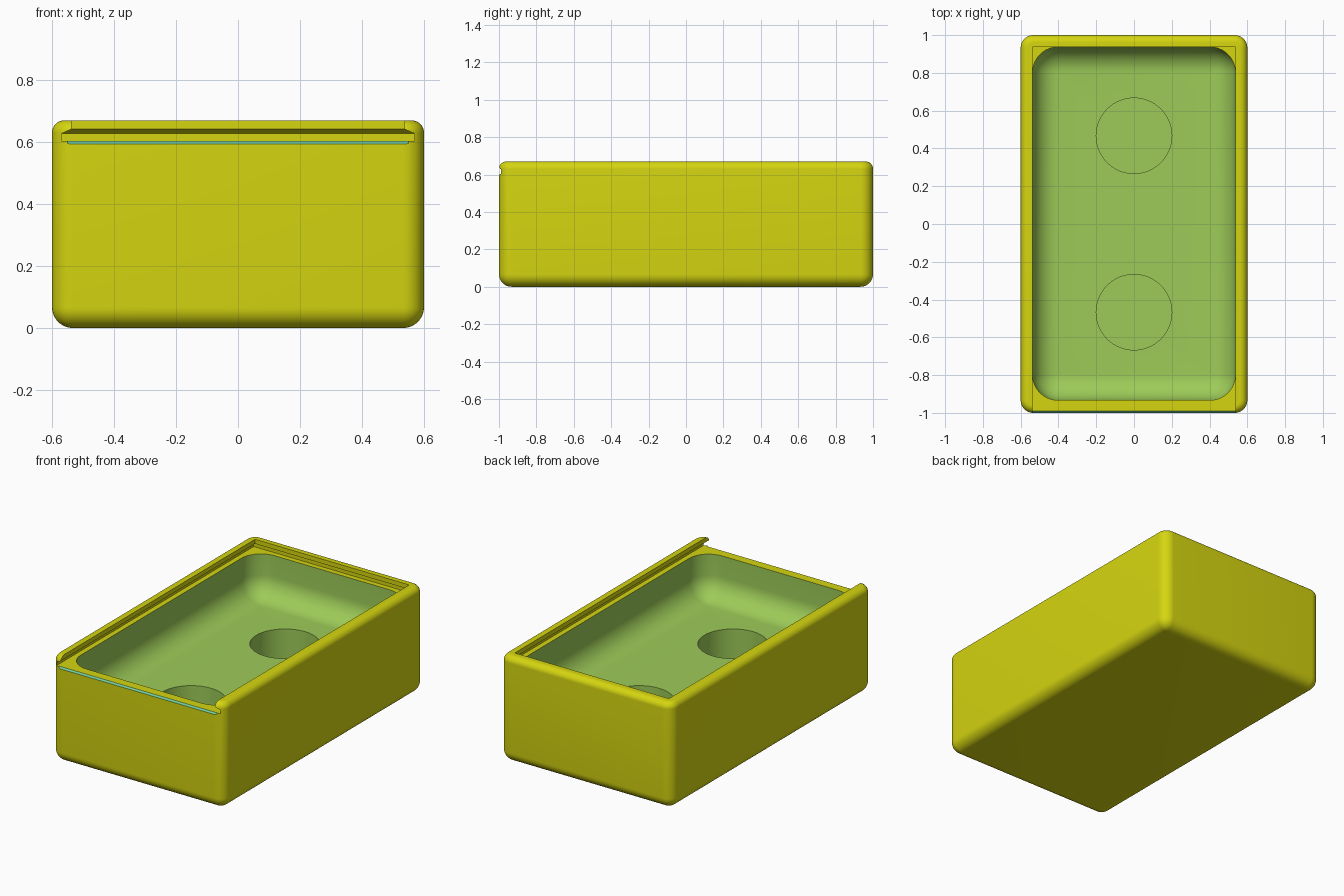
import bpy, bmesh, math

if "Cube" in bpy.data.objects:
    bpy.data.objects.remove(bpy.data.objects["Cube"])


def material(name, rgb):
    m = bpy.data.materials.new(name)
    lin = [((c / 255 + 0.055) / 1.055) ** 2.4 if c > 10 else c / 255 / 12.92 for c in rgb]
    m.diffuse_color = (*lin, 1)
    m.use_nodes = True
    m.node_tree.nodes["Principled BSDF"].inputs["Base Color"].default_value = m.diffuse_color
    return m


MATS = [material("yellow", (213, 213, 16)),
        material("green", (157, 203, 88)),
        material("teal", (115, 203, 155))]
YELLOW, GREEN, TEAL = range(3)


def loft(name, rings, mat):
    """Closed solid through a stack of equal-length point rings."""
    bm = bmesh.new()
    rows = [[bm.verts.new(p) for p in ring] for ring in rings]
    n = len(rows[0])
    for a, b in zip(rows, rows[1:]):
        for i in range(n):
            bm.faces.new((a[i], a[(i + 1) % n], b[(i + 1) % n], b[i]))
    bm.faces.new(rows[0][::-1])
    bm.faces.new(rows[-1])
    bmesh.ops.recalc_face_normals(bm, faces=bm.faces)
    for f in bm.faces:
        f.material_index = mat
    me = bpy.data.meshes.new(name)
    bm.to_mesh(me)
    bm.free()
    for m in MATS:
        me.materials.append(m)
    ob = bpy.data.objects.new(name, me)
    bpy.context.collection.objects.link(ob)
    return ob


def rounded_ring(hx, hy, r, z, cy=0.0, seg=10):
    """Horizontal rectangle with rounded corners."""
    r = max(r, 0.002)
    pts = []
    for k, (sx, sy) in enumerate(((1, 1), (-1, 1), (-1, -1), (1, -1))):
        for i in range(seg + 1):
            a = math.pi / 2 * (k + i / seg)
            pts.append((sx * (hx - r) + r * math.cos(a),
                        cy + sy * (hy - r) + r * math.sin(a), z))
    return pts


def fillet(r, z0, up=True, seg=10):
    """(inset, z) steps of a quarter round at a bottom (up) or top edge."""
    steps = [(r * (1 - math.sin(a)), r * (1 - math.cos(a)))
             for a in (math.pi / 2 * i / seg for i in range(seg + 1))]
    return [(i, z0 + h) for i, h in steps] if up else [(i, z0 - h) for i, h in reversed(steps)]


def rounded_solid(name, hx, hy, r, profile, mat, cy=0.0):
    return loft(name, [rounded_ring(hx - i, hy - i, r - i, z, cy) for i, z in profile], mat)


# Outer body with rounded edges
R, TOP, RIM = 0.067, 0.67, 0.603
box = rounded_solid("box_body", 0.6, 1.0, R,
                    fillet(R, 0) + fillet(0.04, TOP, False), YELLOW)

# Sliding lid slot, open at the front, undercut on three sides
slot = loft("lid_slot_cutter",
            [[(-x, -1.2, z), (x, -1.2, z), (x, y, z), (-x, y, z)]
             for x, y, z in ((0.57, 0.97, RIM), (0.57, 0.97, 0.627),
                             (0.537, 0.937, 0.642), (0.537, 0.937, 0.8))], YELLOW)

# Tray cavity with rounded floor edges
cavity = rounded_solid("cavity_cutter", 0.537, 0.935, 0.135,
                       fillet(0.135, 0.335) + [(0, 0.62)], GREEN, 0.002)

# Two round wells in the floor
wells = []
for y in (-0.467, 0.467):
    wells.append(loft("well_cutter",
                      [[(0.2 * math.cos(a), y + 0.2 * math.sin(a), z)
                        for a in (math.tau * i / 64 for i in range(64))]
                       for z in (0.067, 0.45)], GREEN))

# Small chamfer along the front rim
chamfer = loft("chamfer_cutter",
               [[(x, -1.02, 0.573), (x, -0.973, 0.62), (x, -1.02, 0.62)]
                for x in (-0.55, 0.55)], TEAL)

bpy.context.view_layer.objects.active = box
box.select_set(True)
for cutter in [slot, cavity, *wells, chamfer]:
    mod = box.modifiers.new("cut", "BOOLEAN")
    mod.operation = "DIFFERENCE"
    mod.solver = "EXACT"
    mod.object = cutter
    bpy.ops.object.modifier_apply(modifier=mod.name)
    bpy.data.objects.remove(cutter)

bpy.ops.object.shade_smooth_by_angle(angle=math.radians(30))
